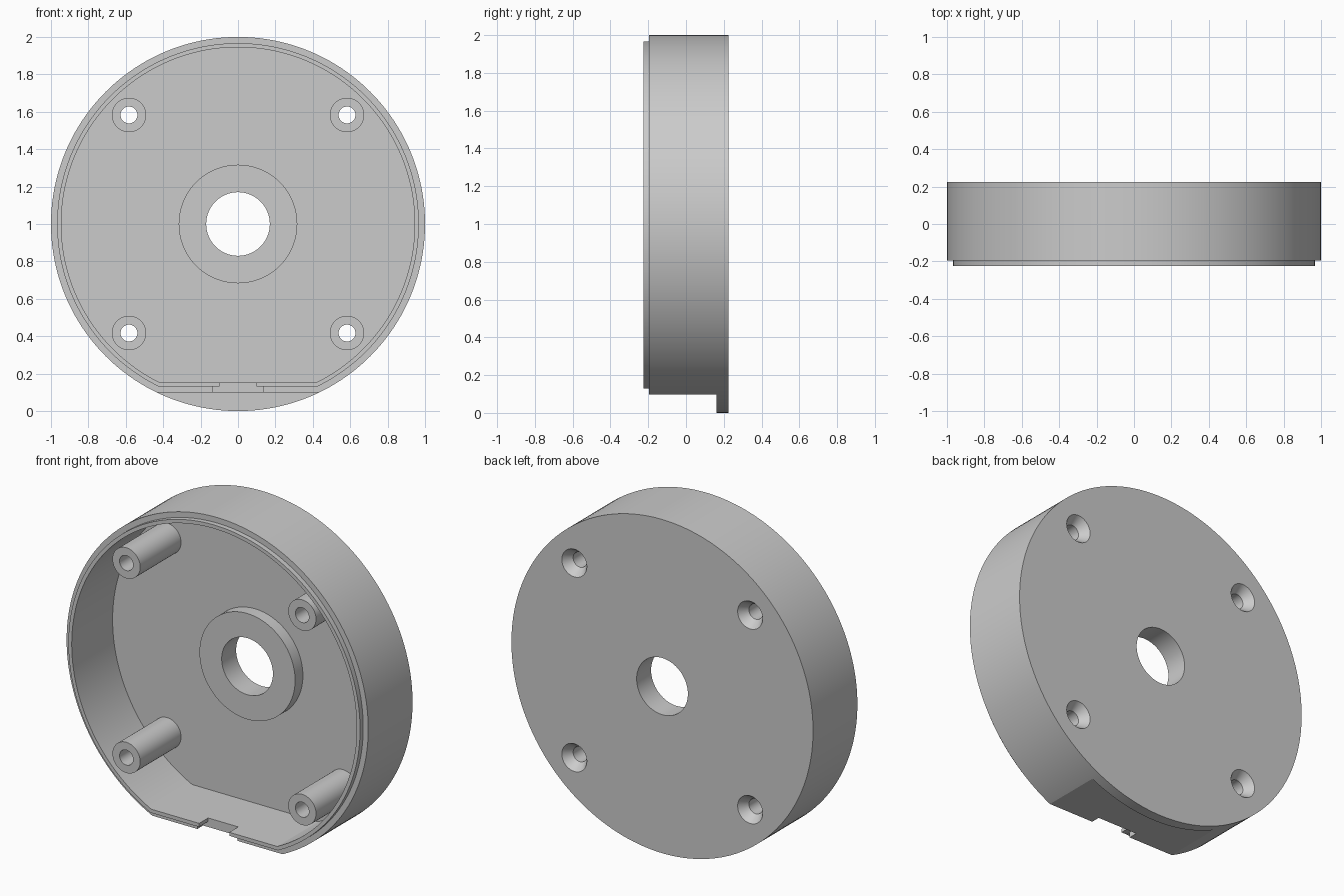
import bpy, bmesh, math

if "Cube" in bpy.data.objects:
    bpy.data.objects.remove(bpy.data.objects["Cube"])

grey = bpy.data.materials.new("plain grey")
grey.diffuse_color = (0.6, 0.6, 0.6, 1)
grey.use_nodes = True
grey.node_tree.nodes["Principled BSDF"].inputs["Base Color"].default_value = grey.diffuse_color
CZ = 1.0                       # height of the disc axis
BACK, FLOOR, RIM, LIP = 0.225, 0.162, -0.195, -0.225
OUTER, STEP, INNER = (1.0, 0.098), (0.967, 0.13), (0.945, 0.152)   # radius, flat height


def make(name, bm):
    bmesh.ops.remove_doubles(bm, verts=bm.verts, dist=1e-5)
    bmesh.ops.recalc_face_normals(bm, faces=bm.faces)
    me = bpy.data.meshes.new(name)
    bm.to_mesh(me)
    bm.free()
    ob = bpy.data.objects.new(name, me)
    bpy.context.collection.objects.link(ob)
    me.materials.append(grey)
    return ob


def loft(name, rings, closed=False):
    """Skin equal-length rings; cap the ends, or join last to first."""
    bm = bmesh.new()
    vs = [[bm.verts.new(p) for p in r] for r in rings]
    n = len(vs[0])
    for a, b in list(zip(vs, vs[1:])) + ([(vs[-1], vs[0])] if closed else []):
        for i in range(n):
            j = (i + 1) % n
            if any((p.co - q.co).length > 1e-5 for p, q in ((a[i], b[i]), (a[j], b[j]))):
                bm.faces.new((a[i], a[j], b[j], b[i]))
    if not closed:
        bm.faces.new(vs[0])
        bm.faces.new(vs[-1])
    return make(name, bm)


def lathe(name, x, z, profile, n=48, closed=False):
    """Turn (radius, y) points about an axis along y."""
    ang = [2 * math.pi * i / n for i in range(n)]
    return loft(name, [[(x + r * math.cos(a), y, z + r * math.sin(a)) for a in ang]
                       for r, y in profile], closed)


def box(name, x, y0, y1, z0, z1):
    return loft(name, [[(-x, y, z0), (x, y, z0), (x, y, z1), (-x, y, z1)] for y in (y0, y1)])


def cut(ob, cutter):
    m = ob.modifiers.new("cut", 'BOOLEAN')
    m.operation, m.solver, m.object = 'DIFFERENCE', 'EXACT', cutter
    bpy.context.view_layer.objects.active = ob
    bpy.ops.object.modifier_apply(modifier=m.name)
    bpy.data.objects.remove(cutter)


# Shared ring angles, including the exact corners of each flat
angles = [2 * math.pi * (i + 0.5) / 180 for i in range(180)]
for r, flat in (OUTER, STEP, INNER):
    a = math.asin((flat - CZ) / r)
    angles += [a % (2 * math.pi), math.pi - a]
angles.sort()


def d_ring(shape, y):
    r, flat = shape
    return [(r * math.cos(a), y, max(CZ + r * math.sin(a), flat)) for a in angles]


# Housing: round back plate, flat-bottomed wall, stepped lip and cavity
full = (1.0, -1.0)
housing = loft("housing", [d_ring(full, BACK), d_ring(full, FLOOR), d_ring(OUTER, FLOOR),
                           d_ring(OUTER, RIM), d_ring(STEP, RIM), d_ring(STEP, LIP),
                           d_ring(INNER, LIP), d_ring(INNER, FLOOR)])

# Cable notch in the lower rim, wider on the outside
cut(housing, box("notch_outer", 0.133, -0.3, -0.14, 0.05, 0.131))
cut(housing, box("notch_inner", 0.1, -0.3, -0.14, 0.12, 0.2))

# Centre bore and its raised collar
cut(housing, lathe("bore", 0, CZ, [(0.17, 0.1), (0.17, 0.3)], 96))
collar = lathe("centre_collar", 0, CZ, [(0.17, FLOOR), (0.17, 0.088), (0.317, 0.088),
                                        (0.317, FLOOR)], 96, True)
parts = [housing, collar]

# Screw posts with countersunk holes through the back
P = 0.583
for sx in (-1, 1):
    for sz in (-1, 1):
        x, z = sx * P, CZ + sz * P
        cut(housing, lathe("screw_hole", x, z, [(0.045, 0.1), (0.045, 0.172),
                                                (0.083, BACK), (0.083, 0.3)]))
        parts.append(lathe("screw_post", x, z, [(0.045, FLOOR), (0.045, LIP),
                                                (0.092, LIP), (0.092, FLOOR)], 48, True))

# Smooth round walls, keep edges crisp
bpy.ops.object.select_all(action='DESELECT')
for ob in parts:
    ob.select_set(True)
bpy.context.view_layer.objects.active = housing
bpy.ops.object.shade_smooth_by_angle(angle=math.radians(20))
